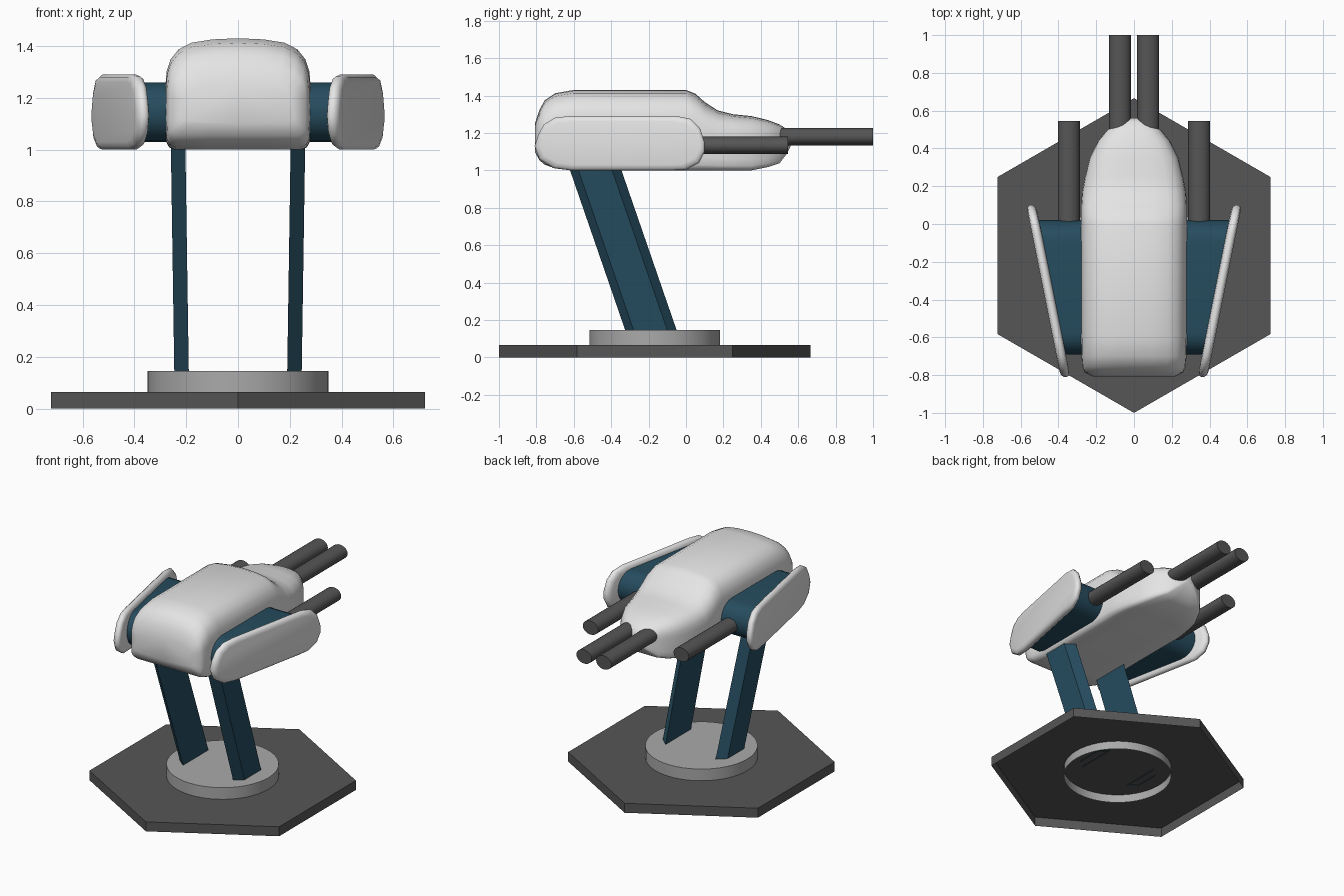
import bpy, bmesh, math

if "Cube" in bpy.data.objects:
    bpy.data.objects.remove(bpy.data.objects["Cube"])


def material(name, r, g, b):
    m = bpy.data.materials.new(name)
    m.diffuse_color = (r, g, b, 1)
    m.use_nodes = True
    m.node_tree.nodes["Principled BSDF"].inputs["Base Color"].default_value = m.diffuse_color
    return m


WHITE = material("white_armour", 0.78, 0.78, 0.78)
TEAL = material("dark_teal", 0.019, 0.072, 0.112)
DARK = material("dark_grey", 0.092, 0.092, 0.092)
GREY = material("mid_grey", 0.40, 0.40, 0.40)


def loft(name, rings, mat, angle=30, mirror=False, cap_start=True, cap_end=True):
    """Skin a list of equal-length point rings, optionally capped and mirrored."""
    bm = bmesh.new()
    vs = [[bm.verts.new(p) for p in ring] for ring in rings]
    n = len(vs[0])
    for a, b in zip(vs, vs[1:]):
        for i in range(n):
            j = (i + 1) % n
            bm.faces.new((a[i], a[j], b[j], b[i]))
    if cap_start:
        bm.faces.new(vs[0][::-1])
    if cap_end:
        bm.faces.new(vs[-1])
    bmesh.ops.recalc_face_normals(bm, faces=bm.faces)
    me = bpy.data.meshes.new(name)
    bm.to_mesh(me)
    bm.free()
    me.materials.append(mat)
    me.polygons.foreach_set("use_smooth", [True] * len(me.polygons))
    me.set_sharp_from_angle(angle=math.radians(angle))
    ob = bpy.data.objects.new(name, me)
    bpy.context.collection.objects.link(ob)
    if mirror:
        md = ob.modifiers.new("mirror", "MIRROR")
        md.use_axis[0] = True
    return ob


def disc_ring(r, n, z, cy):
    return [(r * math.sin(2 * math.pi * i / n), cy + r * math.cos(2 * math.pi * i / n), z)
            for i in range(n)]


# Hexagonal base and turntable, both hollow underneath
CY = -0.167
loft("hex_base", [disc_ring(0.833, 6, z, CY) for z in (0, 0.065)], DARK, cap_start=False)
loft("turntable", [disc_ring(0.35, 48, z, CY) for z in (0.008, 0.145)], GREY, cap_start=False)


# Leaning legs with a trapezoid section, narrower on the outside
def leg_ring(z):
    t = (z - 0.145) / 0.855
    dx, dy = 0.013 * t, -0.295 * t
    return [(0.19 + dx, -0.325 + dy, z), (0.19 + dx, -0.05 + dy, z),
            (0.246 + dx, -0.10 + dy, z), (0.246 + dx, -0.28 + dy, z)]


loft("leg", [leg_ring(0.06), leg_ring(1.1)], TEAL, mirror=True, cap_start=False)

# Main body: one rounded section carried along y with changing width and height
HALF = [(0, 1), (0.35, 0.99), (0.64, 0.96), (0.82, 0.90), (0.93, 0.81), (0.985, 0.70), (1, 0.58),
        (1, 0.2), (0.99, 0.08), (0.95, 0.025), (0.87, 0.0), (0.4, 0.0), (0, 0)]
SECTION = HALF + [(-x, h) for x, h in HALF[-2:0:-1]]
BODY = [  # y, half width, bottom, top
    (-0.808, 0.215, 1.10, 1.25), (-0.785, 0.262, 1.055, 1.32), (-0.755, 0.273, 1.03, 1.375),
    (-0.70, 0.278, 1.01, 1.412), (-0.60, 0.28, 1.0, 1.43), (0.0, 0.28, 1.0, 1.43),
    (0.05, 0.28, 1.0, 1.41), (0.10, 0.28, 1.0, 1.365), (0.17, 0.275, 1.0, 1.32),
    (0.25, 0.26, 1.0, 1.30), (0.35, 0.235, 1.0, 1.29), (0.44, 0.19, 1.018, 1.268),
    (0.50, 0.14, 1.038, 1.245), (0.54, 0.08, 1.09, 1.22), (0.56, 0.03, 1.13, 1.19)]
loft("body", [[(w * x, y, zb + h * (zt - zb)) for x, h in SECTION]
              for y, w, zb, zt in BODY], WHITE, angle=60)


# Centre line of the splayed side plates
def plate_x(y):
    return 0.525 + 0.2 * y


# Side pods: stadium profile reaching from the body to the slanted plate
R, ZC = 0.115, 1.145
POD = []
for cy, start in ((-0.095, 90), (-0.575, 270)):
    for i in range(13):
        a = math.radians(start - 15 * i)
        POD.append((cy + R * math.cos(a), ZC + R * math.sin(a)))
loft("side_pod", [[(0.22, y, z) for y, z in POD],
                  [(plate_x(y) - 0.005, y, z) for y, z in POD]], TEAL, mirror=True)

# Side plates: rounded outline with softened rims
OUTLINE = [(-0.81, 1.13), (-0.79, 1.19), (-0.76, 1.245), (-0.70, 1.282), (-0.62, 1.29),
           (-0.05, 1.29), (0.025, 1.275), (0.075, 1.225), (0.10, 1.15), (0.10, 1.10),
           (0.07, 1.04), (0.0, 1.003), (-0.07, 1.0), (-0.62, 1.0), (-0.71, 1.012), (-0.785, 1.06)]


def plate_ring(offset, inset):
    pts = []
    for y, z in OUTLINE:
        y = -0.355 + (y + 0.355) * (1 - inset / 0.455)
        z = 1.145 + (z - 1.145) * (1 - inset / 0.145)
        pts.append((plate_x(y) + offset, y, z))
    return pts


loft("side_plate", [plate_ring(o, i) for o, i in
                    ((-0.026, 0.03), (-0.021, 0.01), (-0.008, 0), (0.008, 0),
                     (0.021, 0.01), (0.026, 0.03))], WHITE, angle=50, mirror=True)

# Gun barrels, slightly flattened
for name, x, z, y0, y1 in (("centre_barrel", 0.075, 1.18, 0.40, 1.0),
                           ("side_barrel", 0.345, 1.133, -0.05, 0.545)):
    loft(name, [[(x + 0.058 * math.cos(math.tau * i / 24), y,
                  z + 0.047 * math.sin(math.tau * i / 24)) for i in range(24)]
                for y in (y0, y1)], DARK, mirror=True)
